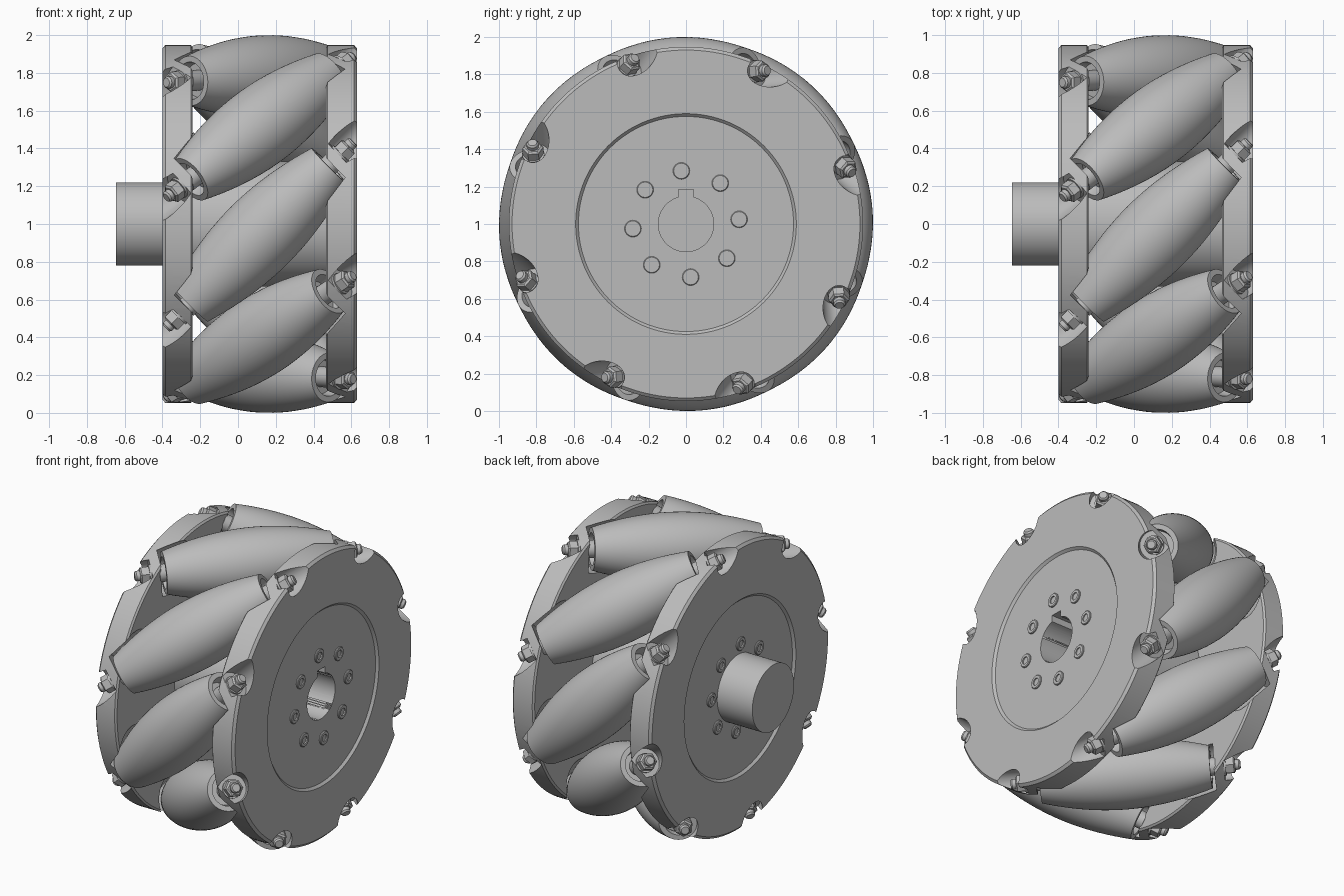
import bpy, bmesh
from math import sin, cos, radians, sqrt, pi
from mathutils import Matrix, Vector

old = bpy.data.objects.get("Cube")
if old:
    bpy.data.objects.remove(old, do_unlink=True)

steel = bpy.data.materials.new("grey_metal")
steel.use_nodes = True
GREY = (0.5, 0.5, 0.5, 1)
steel.diffuse_color = GREY
steel.node_tree.nodes["Principled BSDF"].inputs["Base Color"].default_value = GREY

COUNT = 8
MID_X = 0.115        # middle plane between the two discs
PITCH = 0.787        # radius of the roller centres
HALF = 0.52          # half length of a roller


def lathe(bm, profile, matrix, steps):
    """Revolve (along, radius) points about local z, then place with matrix."""
    part = bmesh.new()
    verts = [part.verts.new((r, 0, t)) for t, r in profile]
    edges = [part.edges.new(pair) for pair in zip(verts, verts[1:])]
    bmesh.ops.spin(part, geom=verts + edges, cent=(0, 0, 0), axis=(0, 0, 1),
                   angle=2 * pi, steps=steps)
    bmesh.ops.remove_doubles(part, verts=part.verts, dist=1e-5)
    bmesh.ops.recalc_face_normals(part, faces=part.faces)
    part.transform(matrix)
    mesh = bpy.data.meshes.new("part")
    part.to_mesh(mesh)
    part.free()
    bm.from_mesh(mesh)
    bpy.data.meshes.remove(mesh)


def rod(a, b, r):
    return [(a, 0), (a, r), (b, r), (b, 0)]


def make(name, bm):
    mesh = bpy.data.meshes.new(name)
    bm.to_mesh(mesh)
    bm.free()
    mesh.materials.append(steel)
    obj = bpy.data.objects.new(name, mesh)
    bpy.context.collection.objects.link(obj)
    return obj


def activate(obj):
    bpy.ops.object.select_all(action="DESELECT")
    obj.select_set(True)
    bpy.context.view_layer.objects.active = obj


def smooth(obj):
    activate(obj)
    bpy.ops.object.shade_smooth_by_angle(angle=radians(30))


def cut(obj, cutter):
    cutter.hide_render = True
    mod = obj.modifiers.new("cut", "BOOLEAN")
    mod.operation = "DIFFERENCE"
    mod.solver = "EXACT"
    mod.object = cutter
    activate(obj)
    bpy.ops.object.modifier_apply(modifier=mod.name)
    bpy.data.objects.remove(cutter, do_unlink=True)


def frame(origin, e1, axis):
    """Matrix with local z along axis and local x along e1."""
    e2 = axis.cross(e1)
    return Matrix.Translation(origin) @ Matrix((e1, e2, axis)).transposed().to_4x4()


def roller_radius(t):
    return 1 - sqrt(PITCH ** 2 + t * t / 2)


CENTRE = Vector((0, 0, 1))
wheel_frame = frame(CENTRE, Vector((0, 0, 1)), Vector((1, 0, 0)))
roller_frames = []
for i in range(COUNT):
    a = radians(49.2 + 360 / COUNT * i)
    radial = Vector((0, cos(a), sin(a)))
    axis = Vector((1, sin(a), -cos(a))).normalized()
    roller_frames.append(frame(CENTRE + Vector((MID_X, 0, 0)) + radial * PITCH, radial, axis))

# Wheel body: shaft stub, two discs and the hub between them
bm = bmesh.new()
lathe(bm, [(-0.645, 0), (-0.645, 0.22), (-0.385, 0.22), (-0.385, 0.575),
           (-0.4, 0.59), (-0.4, 0.93), (-0.385, 0.947), (-0.25, 0.947),
           (-0.24, 0.935), (-0.24, 0.33), (0.465, 0.33), (0.465, 0.935),
           (0.475, 0.947), (0.615, 0.947), (0.63, 0.93), (0.63, 0.59),
           (0.615, 0.575), (0.615, 0)], wheel_frame, 128)
body = make("wheel_body", bm)

# Roller clearances, nut pockets and the bore
bm = bmesh.new()
stations = [HALF * k / 10 for k in range(-10, 11)]
for m in roller_frames:
    clear = [(t * 1.04, roller_radius(t) + 0.015) for t in stations]
    lathe(bm, [(-HALF * 1.04, 0)] + clear + [(HALF * 1.04, 0)], m, 40)
    for side in (-1, 1):
        lathe(bm, rod(0.6 * side, 0.85 * side, 0.09), m, 32)
lathe(bm, rod(-0.6, 0.8, 0.148), wheel_frame, 64)
cut(body, make("clearance_cutter", bm))

# Keyway
bm = bmesh.new()
bmesh.ops.create_cube(bm, size=1, matrix=Matrix.Translation((0.1, 0, 1.11))
                      @ Matrix.Diagonal((1.4, 0.08, 0.15, 1)))
cut(body, make("keyway_cutter", bm))
smooth(body)

# Barrel rollers with recessed ends, their axles and nuts
for i, m in enumerate(roller_frames, 1):
    bm = bmesh.new()
    barrel = [(t, roller_radius(t)) for t in stations]
    deep = HALF - 0.06
    lathe(bm, [(-deep, 0), (-deep, 0.09), (-HALF, 0.1)] + barrel
          + [(HALF, 0.1), (deep, 0.09), (deep, 0)], m, 56)
    smooth(make(f"roller_{i}", bm))

    bm = bmesh.new()
    for s in (-1, 1):
        lathe(bm, rod(0.4 * s, 0.69 * s, 0.032)[:2]
              + [(0.69 * s, 0.032), (0.7 * s, 0.024), (0.7 * s, 0)], m, 24)
        lathe(bm, rod(0.45 * s, 0.55 * s, 0.055), m, 28)
        lathe(bm, rod(0.598 * s, 0.612 * s, 0.06), m, 28)
        lathe(bm, [(0.61 * s, 0), (0.61 * s, 0.056), (0.66 * s, 0.056),
                   (0.668 * s, 0.044), (0.668 * s, 0)], m, 6)
    smooth(make(f"axle_and_nuts_{i}", bm))

# Socket screws around the bore on both discs
bm = bmesh.new()
for i in range(COUNT):
    a = radians(5 + 360 / COUNT * i)
    spot = Vector((0, cos(a), sin(a))) * 0.285 + CENTRE
    for x, s in ((0.615, 1), (-0.385, -1)):
        m = frame(spot + Vector((x, 0, 0)), Vector((0, 0, 1)), Vector((s, 0, 0)))
        lathe(bm, [(-0.02, 0.045), (0.006, 0.045), (0.01, 0.041),
                   (0.01, 0.024), (0.002, 0.024), (0.002, 0)], m, 24)
smooth(make("hub_screws", bm))
